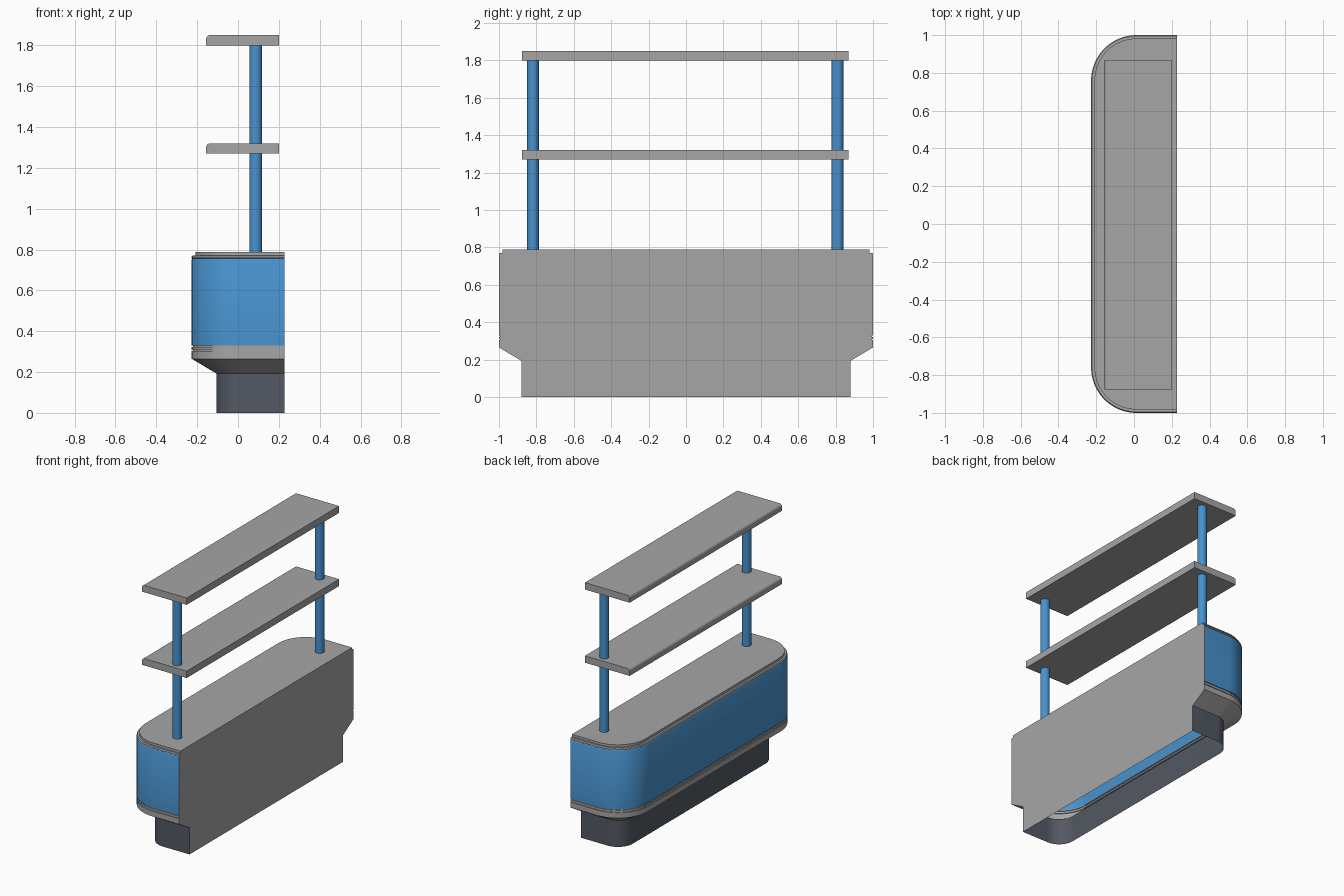
import bpy, bmesh, math

if "Cube" in bpy.data.objects:
    bpy.data.objects.remove(bpy.data.objects["Cube"])

def material(name, rgb):
    m = bpy.data.materials.new(name)
    m.diffuse_color = (*rgb, 1)
    m.use_nodes = True
    m.node_tree.nodes["Principled BSDF"].inputs["Base Color"].default_value = m.diffuse_color
    return m

GREY = material("light grey", (0.38, 0.38, 0.38))
BLUE = material("mid blue", (0.065, 0.29, 0.62))
SLATE = material("dark slate", (0.085, 0.098, 0.125))

BACK_X, FRONT_X, HALF_Y, RADIUS = 0.227, -0.227, 1.0, 0.24

def outline(inset, z, n=20):
    """Open D-shaped plan path, rounded at the two front corners."""
    r = RADIUS - inset
    cx, cy = FRONT_X + RADIUS, HALF_Y - RADIUS
    arc = [math.pi / 2 * i / n for i in range(n + 1)]
    near = [(cx - r * math.sin(a), -cy - r * math.cos(a), z) for a in arc]
    far = [(x, -y, z) for x, y, z in reversed(near)]
    return [(BACK_X, -HALF_Y + inset, z)] + near + far + [(BACK_X, HALF_Y - inset, z)]

def finish(bm, name, mat, angle=30):
    me = bpy.data.meshes.new(name)
    bm.to_mesh(me)
    bm.free()
    ob = bpy.data.objects.new(name, me)
    bpy.context.collection.objects.link(ob)
    me.materials.append(mat)
    bpy.ops.object.select_all(action='DESELECT')
    ob.select_set(True)
    bpy.context.view_layer.objects.active = ob
    bpy.ops.object.shade_smooth_by_angle(angle=math.radians(angle))
    return ob

def shell(name, profile, mat, cap=False):
    """Loft the plan path through (inset, height) steps."""
    bm = bmesh.new()
    rings = [[bm.verts.new(p) for p in outline(i, z)] for i, z in profile]
    for a, b in zip(rings, rings[1:]):
        for k in range(len(a) - 1):
            bm.faces.new((a[k], b[k], b[k + 1], a[k + 1]))
    if cap:
        bm.faces.new(rings[-1][::-1])
    return finish(bm, name, mat)

# Cabinet shell, open underneath
plinth = [(0.121, 0), (0.121, 0.193)]
lower = [(0.121, 0.193), (0, 0.265), (0, 0.304), (0.006, 0.304), (0.006, 0.309),
         (0, 0.309), (0, 0.322), (0.006, 0.322), (0.006, 0.329)]
panel = [(0.006, 0.329), (0, 0.329), (0, 0.75), (0.003, 0.756)]
upper = [(0.003, 0.756), (0, 0.758), (0, 0.764), (0.005, 0.771), (0.018, 0.771), (0.018, 0.788)]
shell("plinth", plinth, SLATE)
shell("lower_trim", lower, GREY)
shell("curved_panel", panel, BLUE)
shell("counter_top", upper, GREY, cap=True)

# Flat back following the silhouette of the shell
side = plinth + lower[1:] + panel[1:] + upper[1:]
bm = bmesh.new()
pts = [(BACK_X, HALF_Y - i, z) for i, z in side]
pts += [(x, -y, z) for x, y, z in reversed(pts)]
bm.faces.new([bm.verts.new(p) for p in pts])
back = finish(bm, "back_panel", GREY)

# Shelves with a rounded upper front edge
def shelf(name, z0, z1, x0=-0.156, x1=0.202, r=0.02, half=0.872, y=-0.004):
    prof = [(x1, z0), (x0, z0)]
    for k in range(7):
        a = math.pi / 2 * k / 6
        prof.append((x0 + r - r * math.cos(a), z1 - r + r * math.sin(a)))
    prof.append((x1, z1))
    bm = bmesh.new()
    f = bm.faces.new([bm.verts.new((px, y - half, pz)) for px, pz in prof])
    ext = bmesh.ops.extrude_face_region(bm, geom=[f])["geom"]
    moved = [v for v in ext if isinstance(v, bmesh.types.BMVert)]
    bmesh.ops.translate(bm, verts=moved, vec=(0, 2 * half, 0))
    if not f.is_valid or len(bm.faces) < len(prof) + 2:
        bm.faces.new([v for v in bm.verts if v not in moved])
    bmesh.ops.recalc_face_normals(bm, faces=bm.faces)
    finish(bm, name, GREY)

shelf("middle_shelf", 1.27, 1.32)
shelf("top_shelf", 1.80, 1.85)

# Round posts
for side_name, y in (("left", -0.818), ("right", 0.81)):
    bpy.ops.mesh.primitive_cylinder_add(vertices=32, radius=0.031, depth=1.015,
                                        location=(0.087, y, 0.788 + 0.5075))
    post = bpy.context.object
    post.name = side_name + "_post"
    post.data.materials.append(BLUE)
    bpy.ops.object.shade_smooth_by_angle(angle=math.radians(30))
